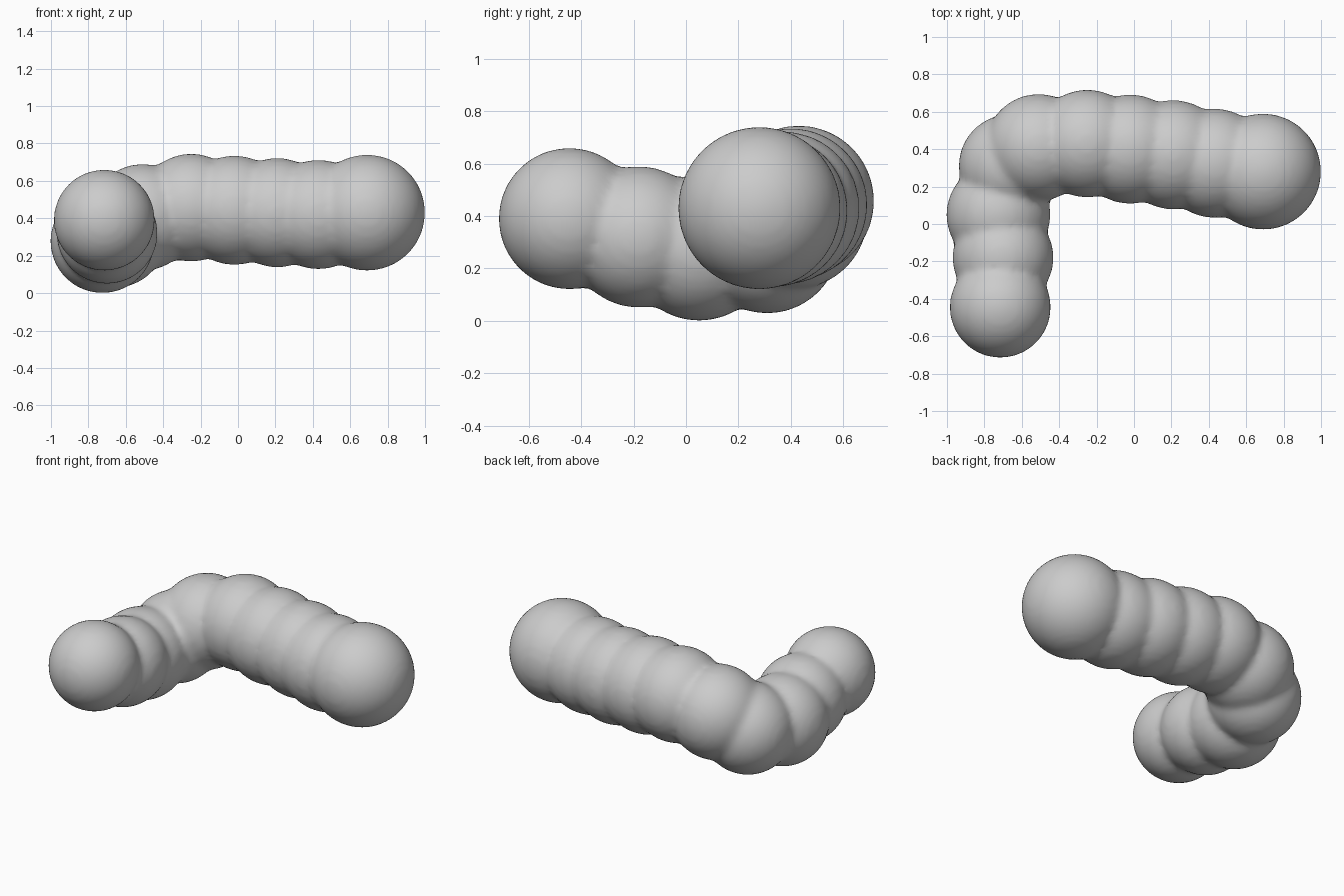
import bpy
import bmesh
from mathutils import Matrix, Vector

cube = bpy.data.objects.get("Cube")
if cube:
    bpy.data.objects.remove(cube, do_unlink=True)

# Body segments from the large round end to the small one: x, y, z, radius
SEGMENTS = [
    (0.69, 0.28, 0.43, 0.31),
    (0.43, 0.325, 0.42, 0.292),
    (0.21, 0.37, 0.43, 0.292),
    (-0.02, 0.40, 0.443, 0.292),
    (-0.25, 0.43, 0.457, 0.288),
    (-0.51, 0.41, 0.405, 0.285),
    (-0.66, 0.31, 0.305, 0.277),
    (-0.725, 0.05, 0.278, 0.278),
    (-0.70, -0.18, 0.32, 0.27),
    (-0.715, -0.445, 0.39, 0.27),
]

# Plain grey skin
grey = bpy.data.materials.new("grey_skin")
grey.use_nodes = True
colour = (0.6, 0.6, 0.6, 1)
grey.diffuse_color = colour
grey.node_tree.nodes["Principled BSDF"].inputs["Base Color"].default_value = colour

# Overlapping balls, one per body segment
bm = bmesh.new()
for x, y, z, radius in SEGMENTS:
    bmesh.ops.create_icosphere(bm, subdivisions=5, radius=radius,
                               matrix=Matrix.Translation(Vector((x, y, z))))
mesh = bpy.data.meshes.new("segmented_body")
bm.to_mesh(mesh)
bm.free()
mesh.materials.append(grey)
body = bpy.data.objects.new("segmented_body", mesh)
bpy.context.collection.objects.link(body)

# Fuse the balls into one skin and soften the creases between them
fuse = body.modifiers.new("fuse", "REMESH")
fuse.mode = "VOXEL"
fuse.voxel_size = 0.02
fuse.use_smooth_shade = True
soften = body.modifiers.new("soften", "SMOOTH")
soften.factor = 0.5
soften.iterations = 8
